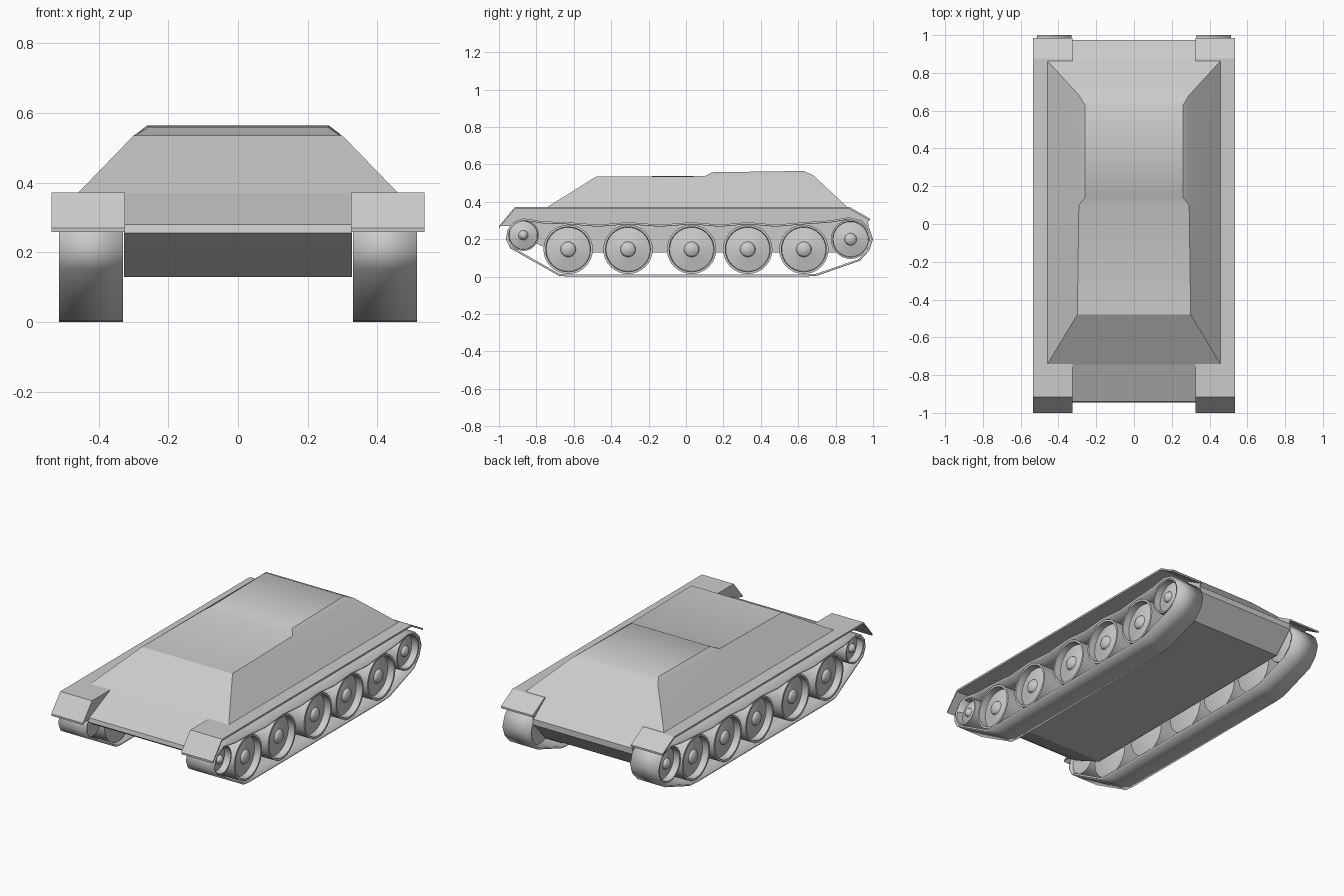
import bpy, bmesh, math
from mathutils import Vector

cube = bpy.data.objects.get("Cube")
if cube:
    bpy.data.objects.remove(cube, do_unlink=True)

GREY = (0.6, 0.6, 0.6, 1.0)
grey = bpy.data.materials.new("plain grey")
grey.use_nodes = True
grey.diffuse_color = GREY
bsdf = next(n for n in grey.node_tree.nodes if n.type == "BSDF_PRINCIPLED")
bsdf.inputs["Base Color"].default_value = GREY


def finish(name, bm, mirror=False, thickness=0.0, angle=30):
    """Turn a bmesh into a shaded object, mirrored across x if asked."""
    bmesh.ops.recalc_face_normals(bm, faces=bm.faces)
    mesh = bpy.data.meshes.new(name)
    bm.to_mesh(mesh)
    bm.free()
    mesh.materials.append(grey)
    obj = bpy.data.objects.new(name, mesh)
    bpy.context.collection.objects.link(obj)
    bpy.ops.object.select_all(action="DESELECT")
    obj.select_set(True)
    bpy.context.view_layer.objects.active = obj
    bpy.ops.object.shade_smooth_by_angle(angle=math.radians(angle))
    if thickness:
        solid = obj.modifiers.new("thickness", "SOLIDIFY")
        solid.thickness = thickness
        solid.offset = -1
    if mirror:
        obj.modifiers.new("mirror", "MIRROR")
    return obj


def prism(name, profile, x0, x1, mirror=False):
    """Extrude a (y, z) side profile from x0 to x1."""
    bm = bmesh.new()
    face = bm.faces.new([bm.verts.new((x0, y, z)) for y, z in profile])
    ext = bmesh.ops.extrude_face_region(bm, geom=[face])["geom"]
    moved = [v for v in ext if isinstance(v, bmesh.types.BMVert)]
    bmesh.ops.translate(bm, verts=moved, vec=(x1 - x0, 0, 0))
    return finish(name, bm, mirror, angle=15)


# Lower hull between the tracks
prism("lower_hull",
      [(-0.745, 0.37), (-0.94, 0.28), (-0.945, 0.255), (-0.90, 0.225),
       (-0.70, 0.13), (0.86, 0.13), (0.975, 0.25), (0.975, 0.285),
       (0.865, 0.37)], -0.328, 0.328)

# Sloped upper hull: cross lines from nose to tail, as (half width, y, z)
bm = bmesh.new()
lines = [(0.46, -0.745, 0.37), (0.30, -0.48, 0.535), (0.292, 0.10, 0.537),
         (0.26, 0.14, 0.558), (0.26, 0.63, 0.565), (0.29, 0.68, 0.542),
         (0.46, 0.865, 0.37)]
left = [bm.verts.new((x, y, z)) for x, y, z in lines]
right = [bm.verts.new((-x, y, z)) for x, y, z in lines]
for i in range(len(lines)):
    j = (i + 1) % len(lines)
    bm.faces.new((left[i], left[j], right[j], right[i]))
for side in (left, right):
    bm.faces.new([side[i] for i in (0, 6, 5, 2, 1)])
    bm.faces.new([side[i] for i in (2, 5, 4, 3)])
finish("upper_hull", bm)

# Fenders with bent end flaps, and the cheeks closing their inner ends
top = [(-1.0, 0.27), (-0.915, 0.372), (0.875, 0.372), (0.985, 0.31)]
prism("fender", top + [(y, z - 0.011) for y, z in reversed(top)],
      0.325, 0.535, True)
prism("front_cheek", [(-0.74, 0.37), (-0.915, 0.37), (-0.995, 0.27),
                      (-0.94, 0.27)], 0.325, 0.331, True)
prism("rear_cheek", [(0.86, 0.37), (0.875, 0.37), (0.98, 0.31),
                     (0.97, 0.28)], 0.325, 0.331, True)

# Track loop: flat run, rear wheel, sagging return run, front wheel
wheel_y = [-0.63, -0.31, 0.03, 0.33, 0.63]
path = [(-0.68, 0.005), (-0.63, 0.0), (0.63, 0.0), (0.70, 0.005),
        (0.93, 0.085), (0.98, 0.14), (1.0, 0.2), (0.98, 0.26),
        (0.94, 0.30), (0.87, 0.317), (0.77, 0.30)]
for i in range(4, -1, -1):
    path.append((wheel_y[i], 0.291))
    if i:
        path.append(((wheel_y[i] + wheel_y[i - 1]) / 2, 0.278))
path += [(-0.76, 0.295), (-0.87, 0.312), (-0.92, 0.292), (-0.955, 0.25),
         (-0.963, 0.2), (-0.94, 0.152)]
bm = bmesh.new()
inner = [bm.verts.new((0.33, y, z)) for y, z in path]
outer = [bm.verts.new((0.514, y, z)) for y, z in path]
for i in range(len(path)):
    j = (i + 1) % len(path)
    bm.faces.new((inner[i], inner[j], outer[j], outer[i]))
finish("track", bm, True, 0.011, angle=15)


def wheel(name, y, z, r):
    """Lathe a dished wheel with a raised rim and a domed hub."""
    bm = bmesh.new()
    profile = [(0, 0.345), (0.9, 0.345), (1, 0.35), (1, 0.508), (0.91, 0.508),
               (0.89, 0.468), (0.31, 0.485), (0.26, 0.497), (0.15, 0.505),
               (0, 0.508)]
    pts = [bm.verts.new((x, y, z + f * r)) for f, x in profile]
    edges = [bm.edges.new(pair) for pair in zip(pts, pts[1:])]
    bmesh.ops.spin(bm, geom=pts + edges, cent=Vector((0, y, z)),
                   axis=(1, 0, 0), angle=math.tau, steps=32)
    bmesh.ops.remove_doubles(bm, verts=bm.verts, dist=0.0005)
    finish(name, bm, True)


# Running gear
for n, y in enumerate(wheel_y, 1):
    wheel(f"road_wheel_{n}", y, 0.146, 0.132)
wheel("front_wheel", -0.87, 0.222, 0.084)
wheel("rear_wheel", 0.88, 0.2, 0.105)
